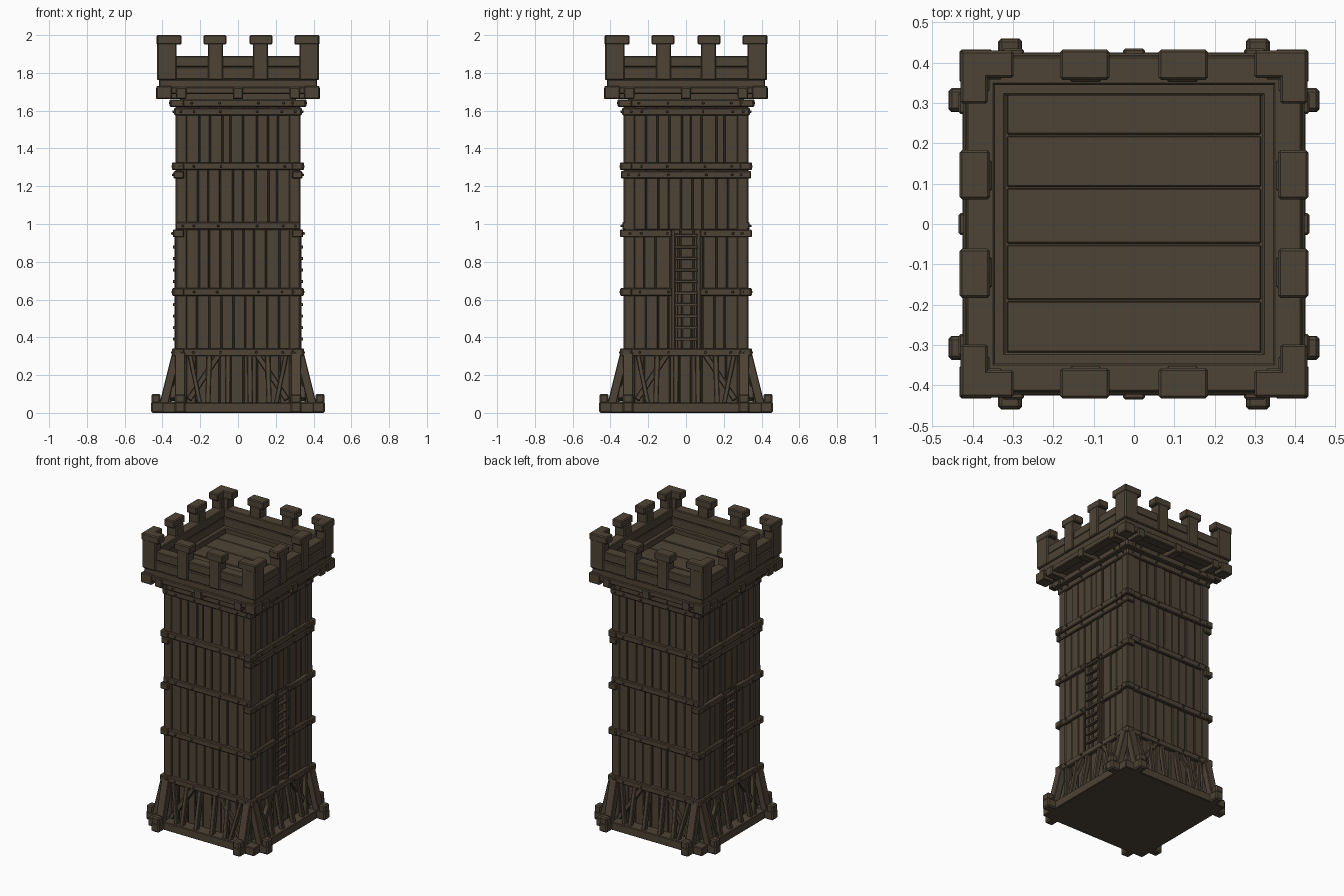
import bpy, bmesh, math, random
from mathutils import Matrix, Vector

if "Cube" in bpy.data.objects:
    bpy.data.objects.remove(bpy.data.objects["Cube"])

random.seed(4)
wood = bpy.data.materials.new("dark brown wood")
wood.diffuse_color = (0.076, 0.057, 0.036, 1)
wood.use_nodes = True
wood.node_tree.nodes["Principled BSDF"].inputs["Base Color"].default_value = wood.diffuse_color


class Part:
    """Collects boxes for one named object; each wall has u (along), v (outward), z."""

    def __init__(self, name, bevel=0.004):
        self.name, self.bevel, self.bm = name, bevel, bmesh.new()

    def box(self, k, u, v, z):
        # box from ranges on wall k (0 front, 1 right, 2 back, 3 left)
        c = Vector(((u[0] + u[1]) / 2, -(v[0] + v[1]) / 2, (z[0] + z[1]) / 2))
        s = (u[1] - u[0], v[1] - v[0], z[1] - z[0], 1)
        m = Matrix.Rotation(k * math.pi / 2, 4, 'Z') @ Matrix.Translation(c) @ Matrix.Diagonal(s)
        bmesh.ops.create_cube(self.bm, size=1, matrix=m)

    def beam(self, k, a, b, w, t):
        # sloped beam between two (u, v, z) points, w wide along the wall, t deep
        a, b = Vector((a[0], -a[1], a[2])), Vector((b[0], -b[1], b[2]))
        d = (b - a).normalized()
        x = Vector((0, 1, 0)).cross(d).normalized()
        y = d.cross(x)
        m = Matrix((x, y, d)).transposed().to_4x4()
        m = Matrix.Translation((a + b) / 2) @ m @ Matrix.Diagonal((w, t, (b - a).length, 1))
        bmesh.ops.create_cube(self.bm, size=1, matrix=Matrix.Rotation(k * math.pi / 2, 4, 'Z') @ m)

    def nail(self, k, u, v, z):
        m = Matrix.Rotation(k * math.pi / 2, 4, 'Z') @ Matrix.Translation((u, -v, z)) \
            @ Matrix.Rotation(math.pi / 2, 4, 'X')
        bmesh.ops.create_cone(self.bm, cap_ends=True, segments=6, radius1=0.008,
                              radius2=0.005, depth=0.012, matrix=m)

    def done(self):
        me = bpy.data.meshes.new(self.name)
        self.bm.to_mesh(me)
        self.bm.free()
        me.materials.append(wood)
        ob = bpy.data.objects.new(self.name, me)
        bpy.context.collection.objects.link(ob)
        if self.bevel:
            mod = ob.modifiers.new("worn edges", 'BEVEL')
            mod.width, mod.segments, mod.limit_method = self.bevel, 1, 'ANGLE'


# solid core behind the planks
core = Part("tower_core", 0)
core.box(0, (-.308, .308), (-.308, .308), (.03, 1.72))
core.done()

# wall planks, laid in storeys between the bands
planks = Part("wall_planks", 0.003)
edges = [.05, .32, .64, .97, 1.30, 1.64]
for k in range(4):
    for z0, z1 in zip(edges, edges[1:]):
        cuts = [-.275 + i * .55 / 9 for i in range(10)]
        cuts = [c + random.uniform(-.01, .01) * (0 < i < 9) for i, c in enumerate(cuts)]
        for a, b in zip(cuts, cuts[1:]):
            out = random.uniform(.319, .327)
            if k % 2 and .3 < z0 < .95 and abs(a + b) < .1:
                out = .315
            planks.box(k, (a + .002, b - .002), (.29, out), (z0, z1))
planks.done()

# corner posts
posts = Part("corner_posts", 0.006)
for k in range(4):
    posts.box(k, (.27, .33), (.27, .33), (.04, 1.66))
posts.done()

# horizontal bands with nails; side bands stop at the ladder
bands, nails = Part("wall_bands", 0.005), Part("band_nails", 0)


def band(k, half, z, out=.345, gap=0.0, h=.02):
    spans = [(-half, -gap), (gap, half)] if gap else [(-half, half)]
    for s in spans:
        bands.box(k, s, (.285, out), (z - h, z + h))
    for u in (-.3, -.24, -.1, .1, .24, .3):
        if abs(u) > gap:
            nails.nail(k, u + random.uniform(-.01, .01), out + .003, z)


for k in range(4):
    side = k % 2
    band(k, .35, .32, .345)
    band(k, .35, .64, .343, .075 * side)
    band(k, .35 if side else .33, .95 if side else .99, .345 if side else .337, .075 * side)
    band(k, .35, 1.305, .343)
    if side:
        band(k, .345, 1.26, .341)
    band(k, .335, 1.595, .338)
    band(k, .362, 1.64, .356)
bands.done()
nails.done()

# ladders on both sides
ladder = Part("ladder", 0.002)
for k in (1, 3):
    for s in (-1, 1):
        ladder.box(k, (s * .05 - .008, s * .05 + .008), (.31, .335), (.33, .95))
        ladder.box(k, (s * .068 - .008, s * .068 + .008), (.31, .331), (.33, .97))
    for i in range(10):
        z = .39 + i * .061
        ladder.box(k, (-.06, .06), (.322, .344), (z - .008, z + .008))
ladder.done()

# base plate and crossing beam ends
base = Part("base_plate", 0.004)
base.box(0, (-.40, .40), (-.40, .40), (0, .055))
base.done()
ends = Part("base_beam_ends", 0.008)
for k in range(4):
    for s in (-1, 1):
        ends.box(k, (s * .307 - .03, s * .307 + .03), (.32, .46), (0, .06))
        ends.box(k, (s * .307 - .028, s * .307 + .028), (.41, .459), (.05, .1))
ends.done()

# buttresses, leaning studs and diagonal braces around the foot
foot = Part("foot_braces", 0.004)
for k in range(4):
    for s in (-1, 1):
        foot.beam(k, (s * .307, .395, .04), (s * .307, .325, .32), .055, .045)
        foot.beam(k, (s * .26, .345, .07), (s * .10, .325, .31), .03, .03)
        foot.beam(k, (s * .20, .372, .04), (s * .255, .325, .31), .024, .03)
    for u in (-.16, -.055, .065, .165):
        foot.beam(k, (u, .372, .04), (u * .95, .325, .31), .028, .03)
foot.done()

# fighting platform: floor slab, planks, joists and rim beams
floor = Part("platform_floor", 0)
floor.box(0, (-.40, .40), (-.40, .40), (1.695, 1.735))
floor.done()
boards = Part("floor_boards", 0.003)
cuts = [-.32, -.19, -.05, .09, .22, .33]
for a, b in zip(cuts, cuts[1:]):
    boards.box(0, (-.315, .315), (-b + .002, -a - .002), (1.72, 1.742 + random.uniform(0, .004)))
boards.done()
rim = Part("platform_beams", 0.005)
for k in range(4):
    rim.box(k, (-.425, .425), (.36, .425), (1.688, 1.725))
    rim.box(k, (.35, .432), (.35, .432), (1.662, 1.73))
    for u in (-.3, 0, .3):
        rim.box(k, (u - .027, u + .027), (.29, .435), (1.662, 1.722))
rim.done()

# parapet: ledge, planked wall and inner step
parapet = Part("parapet", 0.005)
for k in range(4):
    parapet.box(k, (-.418, .418), (.345, .418), (1.72, 1.765))
    parapet.box(k, (-.42, .42), (.35, .422), (1.765, 1.83))
    parapet.box(k, (-.418, .418), (.345, .416), (1.832, 1.89))
    parapet.box(k, (-.35, .35), (.318, .35), (1.73, 1.775))
parapet.done()

# merlons: posts with wider caps
merlons = Part("merlons", 0.006)
for k in range(4):
    for s in (-1, 1):
        merlons.box(k, (s * .12 - .04, s * .12 + .04), (.352, .43), (1.762, 1.96))
        merlons.box(k, (s * .122 - .061, s * .122 + .061), (.357, .432), (1.95, 2.0))
        # corner merlon, one arm on each wall
        arm, cap = sorted((s * .325, s * .427)), sorted((s * .298, s * .43))
        merlons.box(k, arm, (.358, .428), (1.762, 1.96))
        merlons.box(k, cap, (.362, .43), (1.95, 2.0))
merlons.done()
